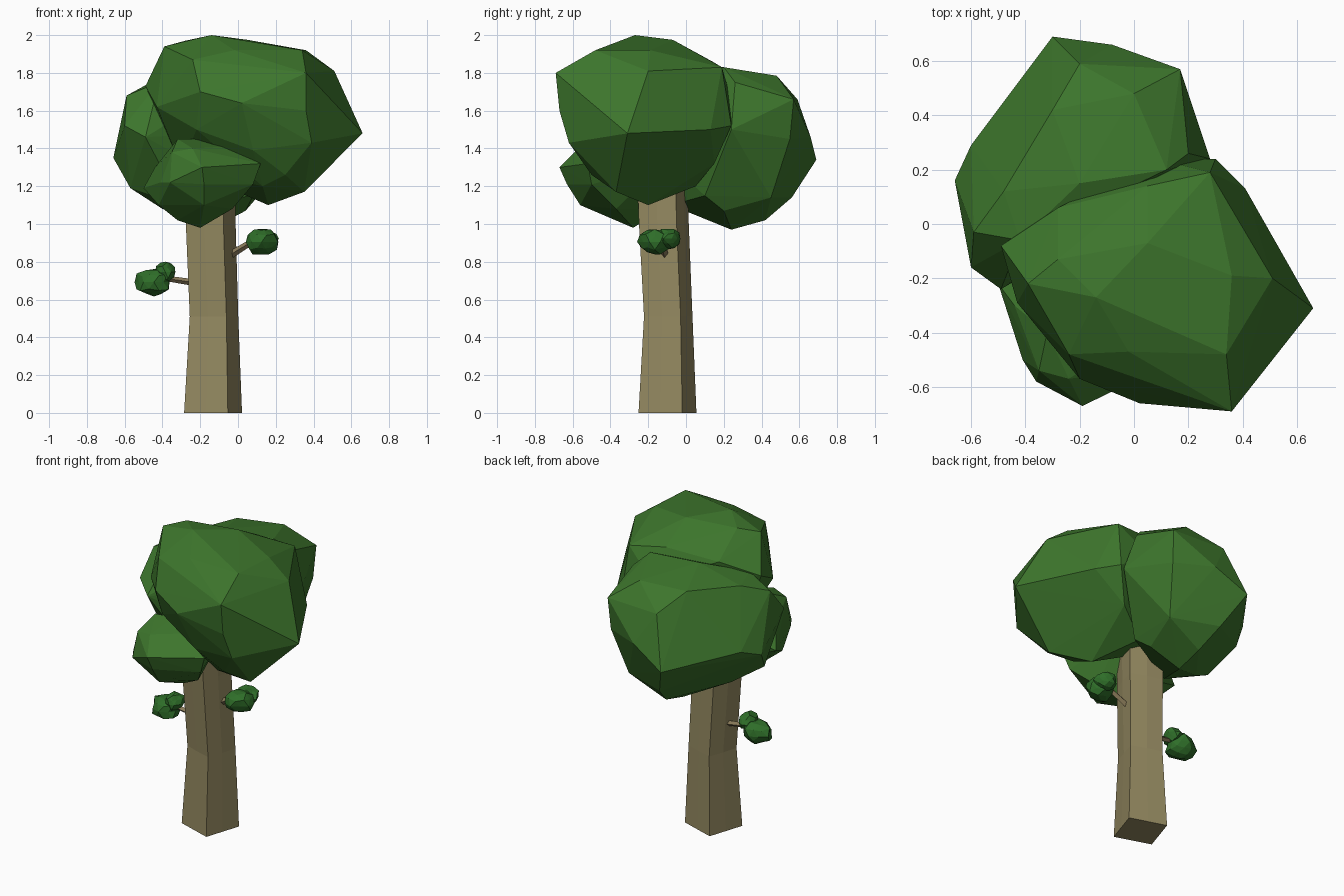
import bpy, bmesh, math, random
from mathutils import Vector

random.seed(4)
if "Cube" in bpy.data.objects:
    bpy.data.objects.remove(bpy.data.objects["Cube"], do_unlink=True)


def make_material(name, color):
    mat = bpy.data.materials.new(name)
    mat.use_nodes = True
    mat.diffuse_color = (*color, 1)
    mat.node_tree.nodes["Principled BSDF"].inputs["Base Color"].default_value = (*color, 1)
    return mat


leaf_green = make_material("leaf green", (.046, .178, .025))
sprig_green = make_material("sprig green", (.028, .156, .022))
bark = make_material("bark tan", (.295, .25, .118))
twig_brown = make_material("twig brown", (.25, .195, .1))


def finish(name, bm, mat):
    """Turn a bmesh into a flat shaded object."""
    bmesh.ops.recalc_face_normals(bm, faces=bm.faces[:])
    mesh = bpy.data.meshes.new(name)
    bm.to_mesh(mesh)
    bm.free()
    mesh.materials.append(mat)
    obj = bpy.data.objects.new(name, mesh)
    bpy.context.scene.collection.objects.link(obj)
    return obj


def hull(name, points, mat):
    """Faceted clump wrapped around a few corner points."""
    bm = bmesh.new()
    for p in points:
        bm.verts.new(p)
    result = bmesh.ops.convex_hull(bm, input=bm.verts[:])
    inside = {g for g in result["geom_interior"] + result["geom_unused"]
              if isinstance(g, bmesh.types.BMVert)}
    bmesh.ops.delete(bm, geom=list(inside), context='VERTS')
    return finish(name, bm, mat)


def loft(name, rings, mat):
    """Closed tube through equal-length rings of points."""
    bm = bmesh.new()
    loops = [[bm.verts.new(p) for p in ring] for ring in rings]
    n = len(loops[0])
    for low, high in zip(loops, loops[1:]):
        for i in range(n):
            j = (i + 1) % n
            bm.faces.new((low[i], low[j], high[j], high[i]))
    bm.faces.new(loops[0][::-1])
    bm.faces.new(loops[-1])
    return finish(name, bm, mat)


def trunk_ring(x, y, z, radius, bulge):
    """Turned square with a slightly raised middle on each side."""
    ring = []
    for i in range(8):
        a = math.radians(27 + 45 * i)
        r = radius * (bulge if i % 2 else 1)
        ring.append((x + r * math.cos(a), y + r * math.sin(a), z))
    return ring


def twig(name, start, end, radius):
    """Thin tapered four-sided branch."""
    start, end = Vector(start), Vector(end)
    turn = (end - start).to_track_quat('Z', 'Y')
    rings = []
    for centre, r in ((start, radius), (end, radius * .8)):
        rings.append([centre + turn @ Vector((r * math.cos(a), r * math.sin(a), 0))
                      for a in (math.tau * k / 4 for k in range(4))])
    return loft(name, rings, twig_brown)


def sprig(name, centre, size):
    """Small lumpy leaf clump."""
    bm = bmesh.new()
    bmesh.ops.create_icosphere(bm, subdivisions=2, radius=1)
    for v in bm.verts:
        v.co *= random.uniform(.84, 1.1)
        v.co = Vector(centre) + v.co * Vector(size)
    return finish(name, bm, sprig_green)


# Trunk: pinched in the middle, square at the foot
loft("trunk", [trunk_ring(-.132, -.098, 0, .172, .708),
               trunk_ring(-.127, -.094, .51, .144, .73),
               trunk_ring(-.145, -.118, 1.02, .148, .76),
               trunk_ring(-.15, -.125, 1.35, .152, .76)], bark)

# Main crown, upper front
hull("crown_front", [
    (.66, -.31, 1.48), (.36, -.69, 1.8), (.34, -.48, 1.92), (-.14, -.27, 2),
    (-.28, -.13, 1.97), (-.39, -.22, 1.94), (.51, -.2, 1.81), (.05, -.07, 1.975),
    (.36, -.19, 1.92), (-.02, -.47, 1.92), (-.24, -.48, 1.87), (.28, .19, 1.83),
    (.3, .24, 1.52), (.08, .24, 1.66), (.41, .13, 1.5), (-.49, -.08, 1.73),
    (.05, .14, 1.86), (-.28, .06, 1.82), (.02, -.66, 1.64), (.36, -.67, 1.6),
    (-.2, -.57, 1.7), (.39, -.62, 1.43), (.35, -.37, 1.17), (.25, -.5, 1.26),
    (.16, -.2, 1.1), (.08, -.56, 1.39), (-.22, -.47, 1.5), (-.43, -.29, 1.62),
    (.13, -.4, 1.2), (-.3, -.1, 1.3), (.2, .15, 1.32), (0, .05, 1.2)], leaf_green)

# Back crown
hull("crown_back", [
    (-.3, .69, 1.34), (-.08, .66, 1.46), (.17, .57, 1.66), (.16, .55, 1.45),
    (.28, .24, 1.5), (-.6, .29, 1.4), (-.66, .16, 1.35), (-.6, -.16, 1.52),
    (-.3, .42, 1.77), (0, .48, 1.785), (-.2, .59, 1.66), (-.59, -.03, 1.68),
    (-.48, .12, 1.74), (-.42, -.06, 1.75), (-.2, .15, 1.83), (.12, .2, 1.83),
    (.2, .26, 1.75), (-.15, .24, .97), (-.15, .42, 1.02), (-.2, .56, 1.14),
    (.1, .45, 1.14), (.08, .1, 1.15), (.04, .2, 1.07), (-.57, 0, 1.19),
    (-.4, .1, 1.08), (-.49, -.24, 1.46), (-.3, -.08, 1.1)], leaf_green)

# Low crown in front of the trunk
hull("crown_low", [
    (-.19, -.67, 1.3), (-.36, -.58, 1.22), (-.35, -.54, 1.38), (-.5, -.22, 1.19),
    (-.24, -.57, 1.4), (-.32, -.4, 1.45), (-.2, -.38, 1.45), (-.07, -.46, 1.41),
    (.12, -.52, 1.32), (.08, -.5, 1.21), (-.03, -.37, 1.08), (-.2, -.28, .98),
    (-.32, -.35, 1.02), (-.18, -.63, 1.21), (-.18, -.56, 1.1), (-.42, -.4, 1.1),
    (-.41, -.5, 1.22), (-.44, -.3, 1.3), (-.3, -.1, 1.3), (0, -.15, 1.3),
    (-.2, -.12, 1.08)], leaf_green)

# Side branches with their leaf clumps
twig("left_twig", (-.05, -.11, .83), (.08, -.13, .91), .02)
sprig("left_sprig_large", (.125, -.165, .905), (.088, .088, .073))
sprig("left_sprig_small", (.14, -.095, .922), (.075, .068, .056))
twig("right_twig", (-.2, -.1, .685), (-.4, -.1, .715), .018)
sprig("right_sprig_large", (-.445, -.1, .692), (.098, .09, .08))
sprig("right_sprig_small", (-.385, -.1, .745), (.052, .07, .056))
